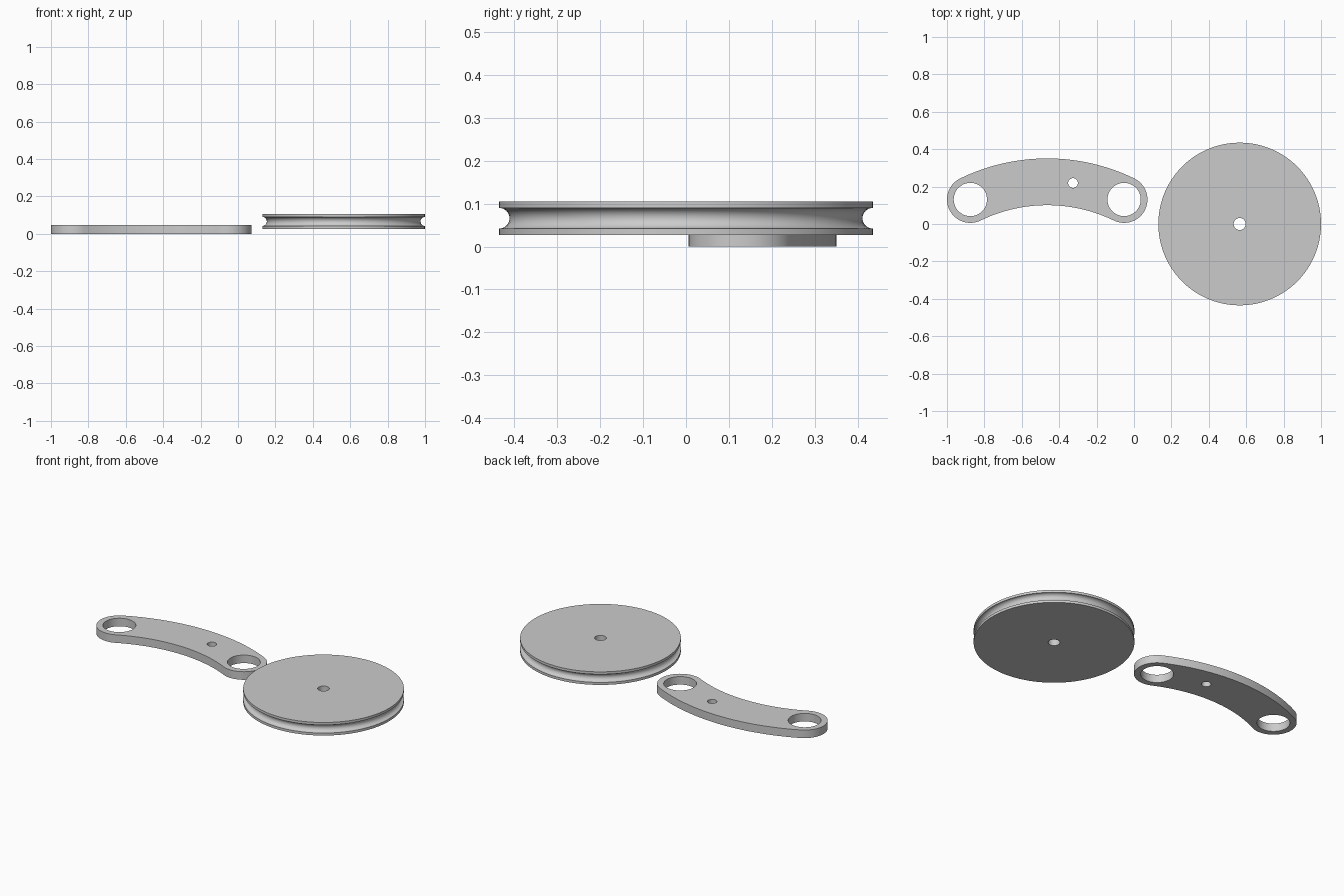
import bpy
import bmesh
from math import sin, cos, pi, asin, radians

cube = bpy.data.objects.get("Cube")
if cube:
    bpy.data.objects.remove(cube, do_unlink=True)

# Single plain grey
grey = bpy.data.materials.new("light grey")
grey.use_nodes = True
colour = (0.6, 0.6, 0.6, 1)
grey.diffuse_color = colour
grey.node_tree.nodes["Principled BSDF"].inputs["Base Color"].default_value = colour


def arc(cx, cy, r, start, end, steps):
    """Points along an arc, both ends included."""
    return [(cx + r * cos(start + (end - start) * i / steps),
             cy + r * sin(start + (end - start) * i / steps))
            for i in range(steps + 1)]


def add_object(name, bm):
    bmesh.ops.remove_doubles(bm, verts=bm.verts, dist=1e-5)
    bmesh.ops.recalc_face_normals(bm, faces=bm.faces)
    mesh = bpy.data.meshes.new(name)
    bm.to_mesh(mesh)
    bm.free()
    mesh.materials.append(grey)
    ob = bpy.data.objects.new(name, mesh)
    bpy.context.collection.objects.link(ob)
    return ob


def activate(ob):
    bpy.ops.object.select_all(action="DESELECT")
    ob.select_set(True)
    bpy.context.view_layer.objects.active = ob


def smooth(ob):
    activate(ob)
    bpy.ops.object.shade_smooth_by_angle(angle=radians(30))


def extrude_outline(name, points, z0, z1):
    bm = bmesh.new()
    face = bm.faces.new([bm.verts.new((x, y, z0)) for x, y in points])
    new = bmesh.ops.extrude_face_region(bm, geom=[face], use_keep_orig=True)["geom"]
    for v in new:
        if isinstance(v, bmesh.types.BMVert):
            v.co.z = z1
    return add_object(name, bm)


# Curved link arm: a bent slot with rounded ends
mid_x, end_y, half_span, end_r = -0.464, 0.131, 0.411, 0.125
bend_r, thickness = 0.94, 0.048
spread = asin(half_span / bend_r)
bend_y = end_y - bend_r * cos(spread)
left_a, right_a = pi / 2 + spread, pi / 2 - spread

outline = arc(mid_x, bend_y, bend_r + end_r, right_a, left_a, 40)
outline += arc(mid_x - half_span, end_y, end_r, left_a, left_a + pi, 32)[1:]
outline += arc(mid_x, bend_y, bend_r - end_r, left_a, right_a, 40)[1:]
outline += arc(mid_x + half_span, end_y, end_r, right_a - pi, right_a, 32)[1:-1]
arm = extrude_outline("link_arm", outline, 0, thickness)

# Two large end holes and one small pin hole
holes = [(mid_x - half_span, end_y, 0.089),
         (mid_x + half_span, end_y, 0.089),
         (-0.326, 0.219, 0.026)]
for x, y, r in holes:
    cutter = extrude_outline("hole_cutter", arc(x, y, r, 0, 2 * pi, 48)[:-1],
                             -0.05, thickness + 0.05)
    cutter.hide_render = True
    cut = arm.modifiers.new("hole", "BOOLEAN")
    cut.operation = "DIFFERENCE"
    cut.solver = "EXACT"
    cut.object = cutter
    activate(arm)
    bpy.ops.object.modifier_apply(modifier=cut.name)
    bpy.data.objects.remove(cutter, do_unlink=True)
smooth(arm)

# Grooved pulley wheel: lathed profile with a round rope groove and a bore
wheel_r, bore_r, groove_r = 0.435, 0.032, 0.024
z0, z1 = 0.027, 0.105
zm = (z0 + z1) / 2
profile = [(bore_r, z0), (wheel_r, z0)]
profile += arc(wheel_r, zm, groove_r, 1.5 * pi, 0.5 * pi, 16)
profile += [(wheel_r, z1), (bore_r, z1), (bore_r, z0)]
bm = bmesh.new()
verts = [bm.verts.new((r, 0, z)) for r, z in profile]
edges = [bm.edges.new(pair) for pair in zip(verts, verts[1:])]
bmesh.ops.spin(bm, geom=verts + edges, cent=(0, 0, 0), axis=(0, 0, 1),
               angle=2 * pi, steps=96, use_duplicate=False)
wheel = add_object("pulley_wheel", bm)
wheel.location.x = 1 - wheel_r
smooth(wheel)
